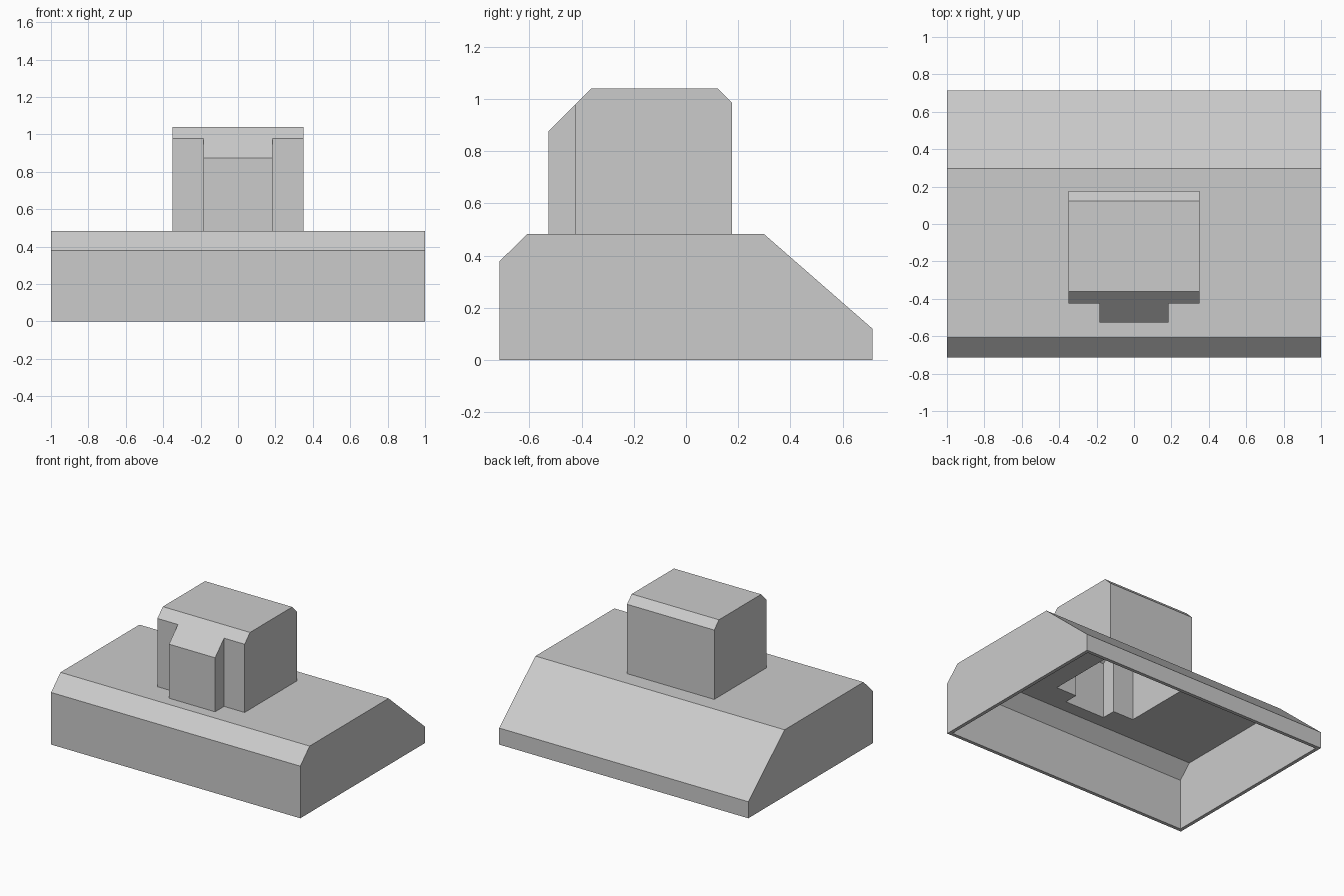
import bpy, bmesh
from mathutils import Vector

cube = bpy.data.objects.get("Cube")
if cube:
    bpy.data.objects.remove(cube, do_unlink=True)

WALL = 0.025
BASE_TOP = 0.483
TOP = 1.04

grey = bpy.data.materials.new("plain_grey")
grey.use_nodes = True
grey.diffuse_color = (0.6, 0.6, 0.6, 1)
grey.node_tree.nodes["Principled BSDF"].inputs["Base Color"].default_value = (0.6, 0.6, 0.6, 1)


def solid(name, half_plan, z0, z1, chamfers, inset=0.0):
    """Mirrored plan extruded upward, then trimmed by (y, z) -> (y, z) chamfer planes."""
    front = min(y for _, y in half_plan)
    back = max(y for _, y in half_plan)
    half = [(x - inset, y - inset if y == back else y + inset) for x, y in half_plan]
    plan = half + [(-x, y) for x, y in reversed(half)]
    bm = bmesh.new()
    floor = bm.faces.new([bm.verts.new((x, y, z0)) for x, y in plan])
    ext = bmesh.ops.extrude_face_region(bm, geom=[floor])
    rise = [v for v in ext["geom"] if isinstance(v, bmesh.types.BMVert)]
    bmesh.ops.translate(bm, verts=rise, vec=(0, 0, z1 - inset - z0))
    for (ya, za), (yb, zb) in chamfers:
        normal = Vector((0, zb - za, ya - yb)).normalized()
        if normal.z < 0:
            normal.negate()
        point = Vector((0, ya, za)) - normal * inset
        geom = bm.verts[:] + bm.edges[:] + bm.faces[:]
        cut = bmesh.ops.bisect_plane(bm, geom=geom, plane_co=point,
                                     plane_no=normal, clear_outer=True)
        rim = [e for e in cut["geom_cut"] if isinstance(e, bmesh.types.BMEdge)]
        bmesh.ops.holes_fill(bm, edges=rim, sides=0)
    bmesh.ops.recalc_face_normals(bm, faces=bm.faces[:])
    mesh = bpy.data.meshes.new(name)
    bm.to_mesh(mesh)
    bm.free()
    mesh.materials.append(grey)
    obj = bpy.data.objects.new(name, mesh)
    bpy.context.collection.objects.link(obj)
    return obj


def carve(obj, cutters):
    for cutter in cutters:
        mod = obj.modifiers.new("hollow", "BOOLEAN")
        mod.operation = "DIFFERENCE"
        mod.solver = "EXACT"
        mod.object = cutter
        bpy.context.view_layer.objects.active = obj
        bpy.ops.object.modifier_apply(modifier=mod.name)


# Plans: right half outlines from front to back
base_plan = [(1, -0.714), (1, 0.714)]
tower_plan = [(0.185, -0.527), (0.185, -0.424), (0.35, -0.424), (0.35, 0.176)]

# Sloped faces, front then back
base_slopes = [((-0.714, 0.378), (-0.607, BASE_TOP)), ((0.298, BASE_TOP), (0.714, 0.12))]
tower_slopes = [((-0.527, 0.875), (-0.362, TOP)), ((0.122, TOP), (0.176, 0.986))]

# Wide base and the tower standing on it
base = solid("base", base_plan, 0, BASE_TOP, base_slopes)
tower = solid("tower", tower_plan, BASE_TOP, TOP, tower_slopes)

# Hollow interior, open underneath and connected up into the tower
base_cavity = solid("base_cavity", base_plan, -0.1, BASE_TOP, base_slopes, WALL)
tower_cavity = solid("tower_cavity", tower_plan, 0.3, TOP, tower_slopes, WALL)
carve(base, [base_cavity, tower_cavity])
carve(tower, [tower_cavity])
for helper in (base_cavity, tower_cavity):
    bpy.data.objects.remove(helper, do_unlink=True)
